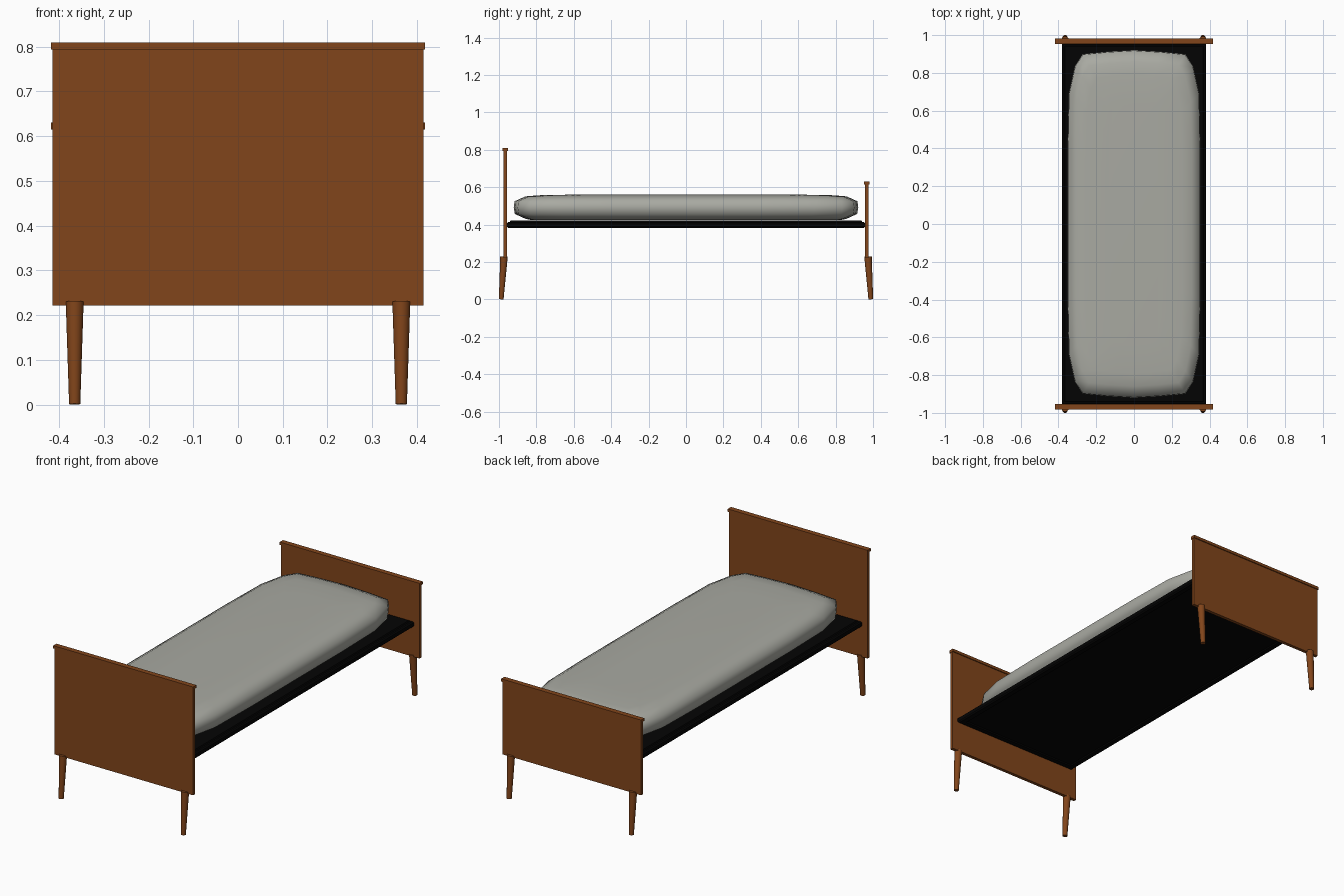
import bpy, bmesh, math
from mathutils import Matrix, Vector

if "Cube" in bpy.data.objects:
    bpy.data.objects.remove(bpy.data.objects["Cube"])


def material(name, rgb):
    m = bpy.data.materials.new(name)
    m.diffuse_color = (*rgb, 1)
    m.use_nodes = True
    m.node_tree.nodes["Principled BSDF"].inputs["Base Color"].default_value = m.diffuse_color
    return m


WOOD = material("brown wood", (0.222, 0.059, 0.0105))
BLACK = material("black base", (0.0012, 0.0012, 0.0012))
FABRIC = material("grey fabric", (0.395, 0.4, 0.36))


def finish(name, bm, mat, smooth=None):
    bmesh.ops.recalc_face_normals(bm, faces=bm.faces)
    me = bpy.data.meshes.new(name)
    bm.to_mesh(me)
    bm.free()
    me.materials.append(mat)
    ob = bpy.data.objects.new(name, me)
    bpy.context.collection.objects.link(ob)
    if smooth:
        bpy.ops.object.select_all(action='DESELECT')
        ob.select_set(True)
        bpy.context.view_layer.objects.active = ob
        bpy.ops.object.shade_smooth_by_angle(angle=math.radians(smooth))
    return ob


def box(name, lo, hi, mat, bevel=0):
    lo, hi = Vector(lo), Vector(hi)
    bm = bmesh.new()
    bmesh.ops.create_cube(bm, size=1, matrix=Matrix.Translation((lo + hi) / 2)
                          @ Matrix.Diagonal((*(hi - lo), 1)))
    if bevel:
        bmesh.ops.bevel(bm, geom=bm.edges[:], offset=bevel, segments=2,
                        profile=0.5, affect='EDGES')
    return finish(name, bm, mat)


def loft(name, rings, mat, smooth=None):
    # closed body through rings with equal point counts
    bm = bmesh.new()
    rings = [[bm.verts.new(p) for p in r] for r in rings]
    n = len(rings[0])
    for a, b in zip(rings, rings[1:]):
        for k in range(n):
            bm.faces.new((a[k], a[(k + 1) % n], b[(k + 1) % n], b[k]))
    bm.faces.new(rings[0])
    bm.faces.new(rings[-1])
    return finish(name, bm, mat, smooth)


def leg(name, x, s):
    # tapered round leg, splayed outward along y
    top, bot = Vector((x, s * 0.973, 0.23)), Vector((x, s * 0.988, 0.001))
    axis = top - bot
    rot = axis.to_track_quat('Z', 'Y').to_matrix().to_4x4()
    bm = bmesh.new()
    bmesh.ops.create_cone(bm, cap_ends=True, segments=24, radius1=0.0125,
                          radius2=0.02, depth=axis.length,
                          matrix=Matrix.Translation((top + bot) / 2) @ rot)
    finish(name, bm, WOOD, 40)


# end boards with cap strips and legs
for label, s, top in (("headboard", -1, 0.809), ("footboard", 1, 0.63)):
    y = s * 0.967
    box(label, (-0.415, y - 0.009, 0.221), (0.415, y + 0.009, top - 0.012), WOOD)
    box(label + "_cap", (-0.418, y - 0.014, top - 0.015),
        (0.418, y + 0.014, top), WOOD)
    for side, x in (("left", -0.365), ("right", 0.365)):
        leg(f"{label}_{side}_leg", x, s)

# base: edge profile from the recessed underside round to the stepped top
profile = [(0.389, 0.035), (0.383, 0.032), (0.383, 0.006), (0.39, 0.0), (0.408, 0.0),
           (0.414, 0.006), (0.414, 0.015), (0.421, 0.018)]
loft("base", [[(sx * (0.382 - i), sy * (0.957 - i), z)
               for sx, sy in ((1, 1), (-1, 1), (-1, -1), (1, -1))]
              for z, i in profile], BLACK)

# mattress: chamfered outline lofted through inset levels
quarter = [(0.352, 0), (0.352, 0.4), (0.346, 0.69), (0.314, 0.835),
           (0.272, 0.9), (0.14, 0.913), (0, 0.921)]
half = quarter + [(-x, y) for x, y in quarter[-2::-1]]
outline = half + [(x, -y) for x, y in half[-2:0:-1]]
levels = [(0.424, 0.1), (0.43, 0.066), (0.457, 0.006), (0.49, 0), (0.525, 0.004),
          (0.551, 0.062), (0.557, 0.13), (0.56, 0.28)]
loft("mattress", [[(x * (0.352 - 0.75 * i) / 0.352, y * (0.921 - i) / 0.921, z)
                   for x, y in outline] for z, i in levels], FABRIC, 80)
